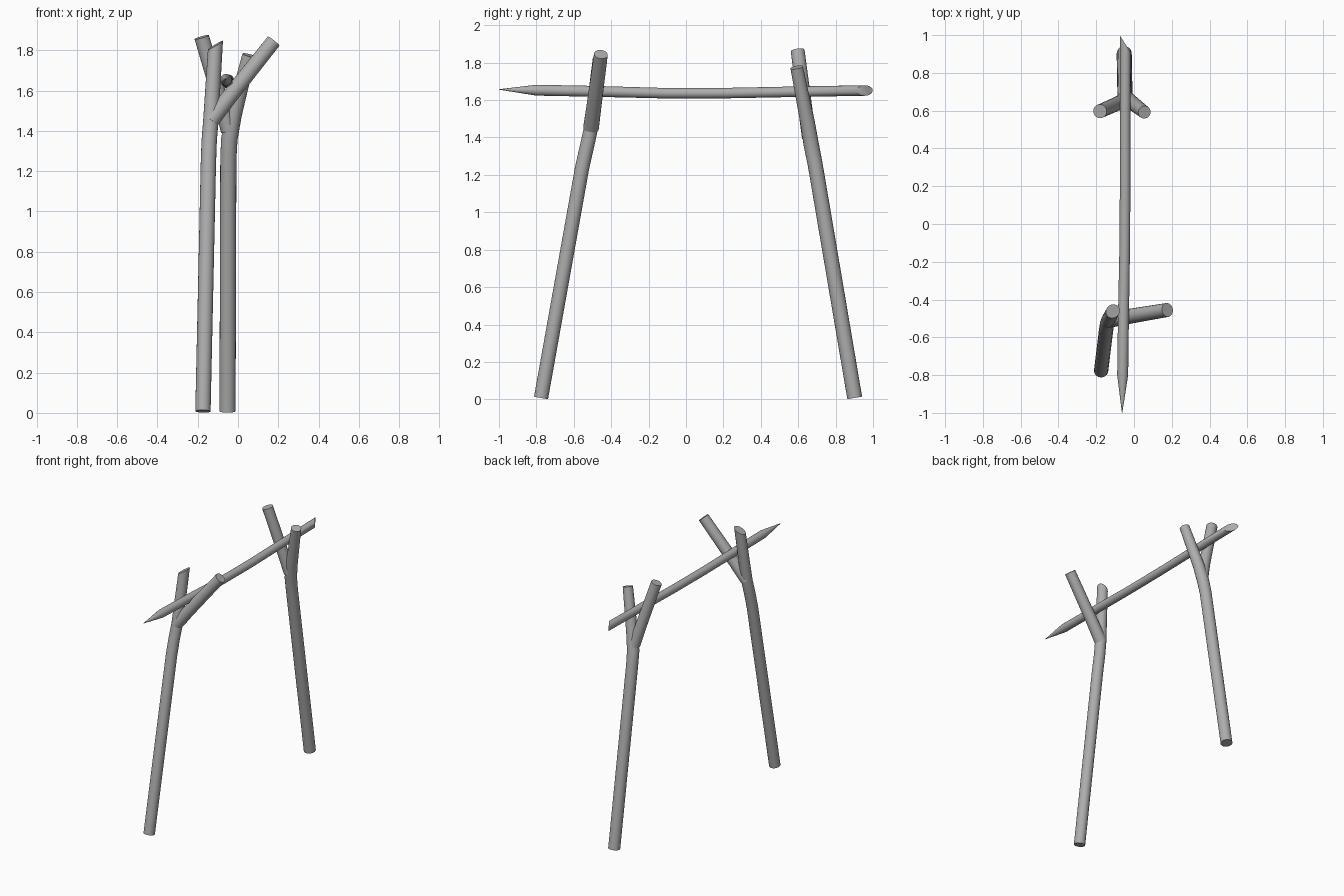
import bpy, bmesh, math
from mathutils import Vector

if "Cube" in bpy.data.objects:
    bpy.data.objects.remove(bpy.data.objects["Cube"], do_unlink=True)

SIDES = 20

wood = bpy.data.materials.new("grey wood")
wood.use_nodes = True
grey = (0.42, 0.42, 0.42, 1)
wood.diffuse_color = grey
wood.node_tree.nodes["Principled BSDF"].inputs["Base Color"].default_value = grey


def stick(name, path, cut=None):
    """Round rod through (x, y, z, radius) points; cut is the normal of a slanted far end."""
    pts = [Vector(p[:3]) for p in path]
    bm = bmesh.new()
    rings = []
    for i, p in enumerate(pts):
        before, after = pts[max(i - 1, 0)], pts[min(i + 1, len(pts) - 1)]
        axis = (after - before).normalized()
        side = axis.cross(Vector((0.3, 0.9, 0.2)) if abs(axis.z) > 0.5 else Vector((0, 0, 1))).normalized()
        up = axis.cross(side)
        ring = []
        for k in range(SIDES):
            a = math.tau * k / SIDES
            off = (side * math.cos(a) + up * math.sin(a)) * path[i][3]
            if cut and i == len(pts) - 1:
                n = Vector(cut)
                off -= axis * (off.dot(n) / axis.dot(n))
            ring.append(bm.verts.new(p + off))
        rings.append(ring)
    for a, b in zip(rings, rings[1:]):
        for k in range(SIDES):
            j = (k + 1) % SIDES
            bm.faces.new((a[k], a[j], b[j], b[k]))
    bm.faces.new(rings[0][::-1])
    bm.faces.new(rings[-1])
    bmesh.ops.recalc_face_normals(bm, faces=bm.faces)
    mesh = bpy.data.meshes.new(name)
    bm.to_mesh(mesh)
    bm.free()
    mesh.materials.append(wood)
    obj = bpy.data.objects.new(name, mesh)
    bpy.context.collection.objects.link(obj)
    bpy.ops.object.select_all(action='DESELECT')
    obj.select_set(True)
    bpy.context.view_layer.objects.active = obj
    bpy.ops.object.shade_smooth_by_angle(angle=math.radians(35))
    return obj


# Front forked post: bent trunk with a slanted tip, and one side branch
stick("front_post", [(-0.174, -0.775, 0.008, 0.038), (-0.147, -0.555, 1.24, 0.038),
                     (-0.143, -0.53, 1.35, 0.038), (-0.135, -0.508, 1.45, 0.038),
                     (-0.112, -0.462, 1.825, 0.036)], cut=(-0.5, -0.1, 0.85))
stick("front_branch", [(-0.135, -0.508, 1.45, 0.042), (-0.05, -0.493, 1.56, 0.04),
                       (0.177, -0.455, 1.845, 0.037)])

# Back forked post: trunk running into one branch, plus the other branch
stick("back_post", [(-0.052, 0.902, 0.008, 0.04), (-0.048, 0.69, 1.26, 0.04),
                    (-0.043, 0.67, 1.36, 0.041), (-0.02, 0.65, 1.48, 0.039),
                    (0.055, 0.592, 1.775, 0.034)])
stick("back_branch", [(-0.045, 0.66, 1.4, 0.04), (-0.078, 0.642, 1.52, 0.038),
                      (-0.18, 0.597, 1.865, 0.037)])

# Sagging crossbar: sharpened at the front, cut on a slant at the back
stick("crossbar", [(-0.063, -1.0, 1.657, 0.001), (-0.06, -0.8, 1.653, 0.029),
                   (-0.056, -0.5, 1.647, 0.029), (-0.049, -0.12, 1.637, 0.028),
                   (-0.047, 0.2, 1.637, 0.028), (-0.047, 0.6, 1.645, 0.028),
                   (-0.047, 0.955, 1.651, 0.028)], cut=(0.84, 0.54, 0))
